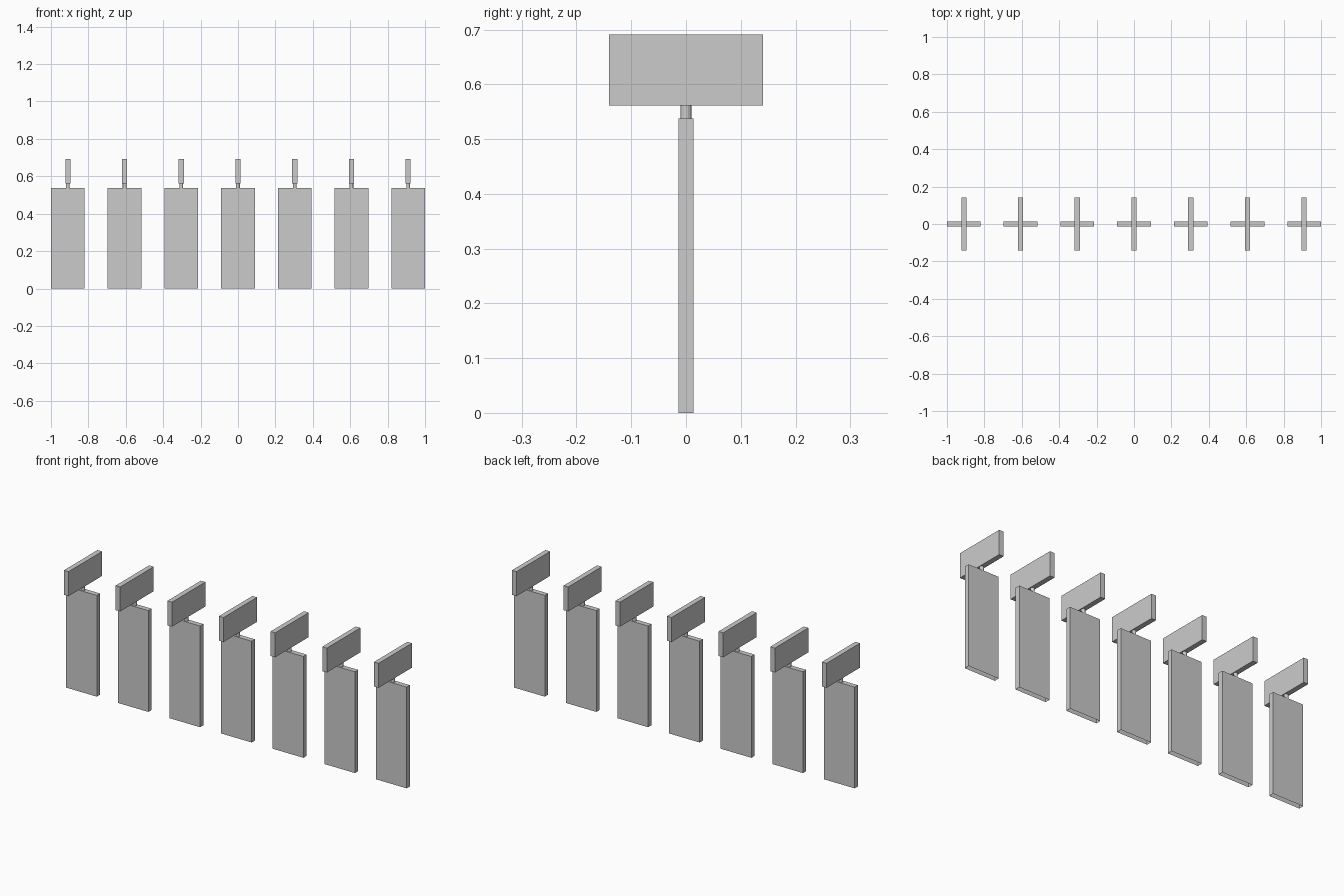
import bpy, bmesh
from mathutils import Matrix, Vector

if "Cube" in bpy.data.objects:
    bpy.data.objects.remove(bpy.data.objects["Cube"])

COUNT = 7
W, T = 0.18, 0.027            # panel width, sheet thickness
PANEL_TOP, HEAD_BOT, HEAD_TOP = 0.5375, 0.5615, 0.6915
HEAD_DEPTH = 0.281
STEP = (2 - W) / (COUNT - 1)


def finish(name, bm):
    me = bpy.data.meshes.new(name)
    bm.to_mesh(me)
    bm.free()
    ob = bpy.data.objects.new(name, me)
    bpy.context.collection.objects.link(ob)
    return ob


def box(name, x, sx, sy, z0, z1, open_bottom=False):
    bm = bmesh.new()
    mat = Matrix.Translation((x, 0, (z0 + z1) / 2)) @ Matrix.Diagonal((sx, sy, z1 - z0, 1))
    bmesh.ops.create_cube(bm, size=1, matrix=mat)
    if open_bottom:
        bm.normal_update()
        down = [f for f in bm.faces if f.normal.z < -0.9]
        bmesh.ops.delete(bm, geom=down, context='FACES_ONLY')
    return finish(name, bm)


def post(name, x, r, z0, z1):
    bm = bmesh.new()
    bmesh.ops.create_cone(bm, cap_ends=True, segments=16, radius1=r, radius2=r,
                          depth=z1 - z0, matrix=Matrix.Translation((x, 0, (z0 + z1) / 2)))
    return finish(name, bm)


for i in range(COUNT):
    x = (i - (COUNT - 1) / 2) * STEP
    # tall hanging panel, hollow underneath
    box(f"panel_{i + 1}", x, W, T, 0, PANEL_TOP, open_bottom=True)
    # short round pin joining panel and head plate
    post(f"pin_{i + 1}", x, 0.0102, PANEL_TOP, HEAD_BOT)
    # head plate turned a quarter turn
    box(f"head_plate_{i + 1}", x, T, HEAD_DEPTH, HEAD_BOT, HEAD_TOP)
